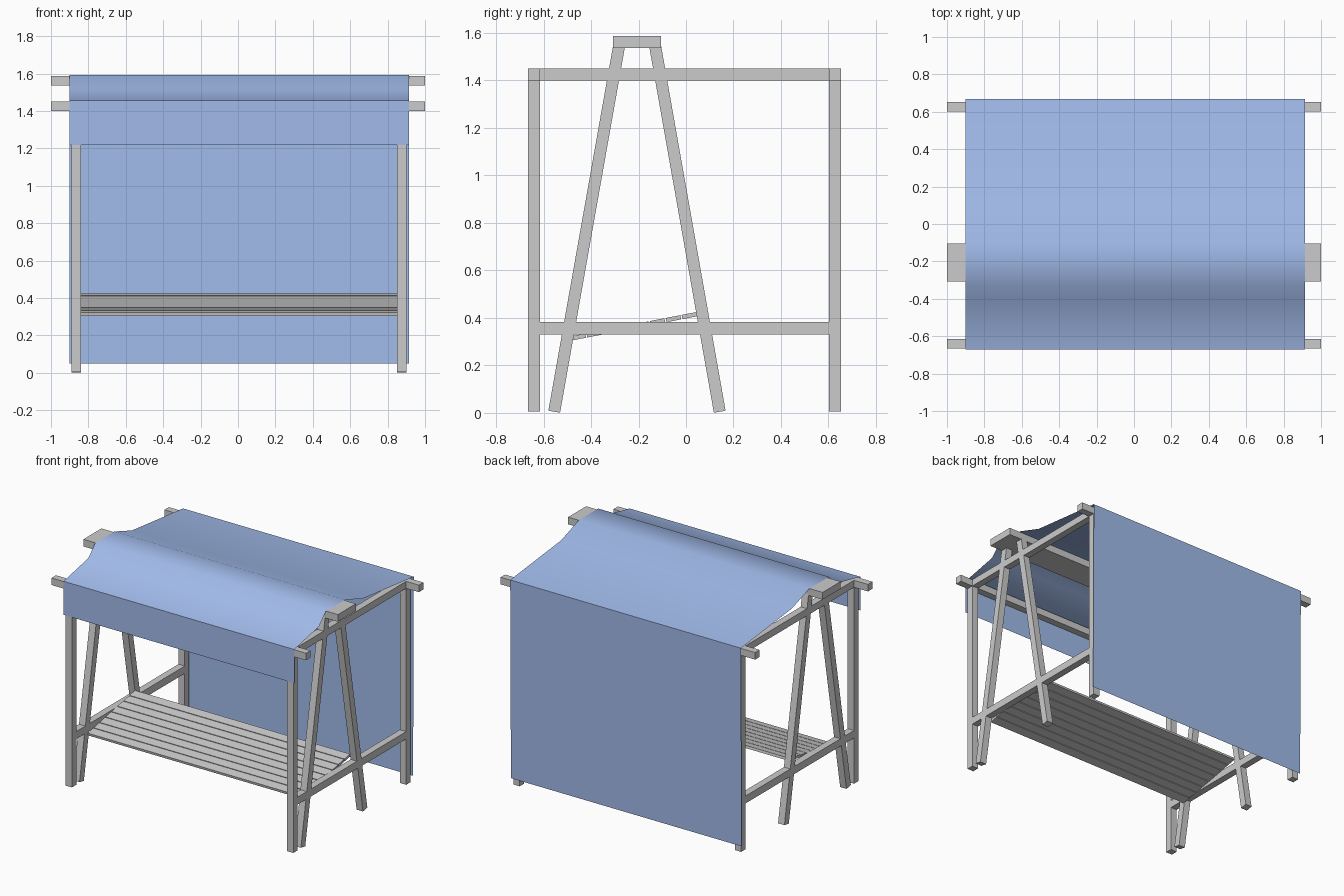
import bpy, math
from mathutils import Vector

if "Cube" in bpy.data.objects:
    bpy.data.objects.remove(bpy.data.objects["Cube"])

def box(name, lo, hi):
    """Axis-aligned box between two corners."""
    lo, hi = Vector(lo), Vector(hi)
    bpy.ops.mesh.primitive_cube_add(size=1, location=(lo + hi) / 2)
    ob = bpy.context.object
    ob.name = name
    ob.scale = hi - lo
    bpy.ops.object.transform_apply(location=False, rotation=False, scale=True)
    return ob

def tilted_bar(name, x, width, a, b, thick):
    """Box running from a to b in the YZ plane, centred on x."""
    dy, dz = b[0] - a[0], b[1] - a[1]
    bpy.ops.mesh.primitive_cube_add(size=1, location=(x, (a[0] + b[0]) / 2, (a[1] + b[1]) / 2))
    ob = bpy.context.object
    ob.name = name
    ob.scale = (width, math.hypot(dy, dz), thick)
    bpy.ops.object.transform_apply(location=False, rotation=False, scale=True)
    ob.rotation_euler.x = math.atan2(dz, dy)
    return ob

# End frames: posts, rails and A-shaped trestle legs
W = 0.05
for side, x in (("left", -0.865), ("right", 0.875)):
    x0, x1 = x - W / 2, x + W / 2
    box(f"{side}_front_post", (x0, -0.665, 0.005), (x1, -0.615, 1.40))
    box(f"{side}_back_post", (x0, 0.602, 0.005), (x1, 0.652, 1.40))
    box(f"{side}_lower_rail", (x0, -0.615, 0.33), (x1, 0.602, 0.383))
    box(f"{side}_upper_rail", (x0, -0.615, 1.40), (x1, 0.602, 1.45))
    tilted_bar(f"{side}_front_leg", x, W, (-0.555, 0.005), (-0.282, 1.545), W)
    tilted_bar(f"{side}_back_leg", x, W, (0.142, 0.005), (-0.13, 1.545), W)

# Long beams under the cover
box("front_beam", (-1, -0.665, 1.40), (1, -0.615, 1.45))
box("back_beam", (-1, 0.602, 1.40), (1, 0.652, 1.45))
box("ridge_beam", (-1, -0.307, 1.537), (1, -0.105, 1.588))

# Sloping slatted shelf
n = 8
start, end = Vector((-0.487, 0.313)), Vector((0.047, 0.416))
step = (end - start) / n
for i in range(n):
    a = start + step * (i + 0.04)
    b = start + step * (i + 0.96)
    tilted_bar(f"shelf_slat_{i + 1}", 0.005, 1.69, a, b, 0.018)

# Cloth cover draped over the beams
profile = [(-0.672, 1.217), (-0.672, 1.456), (-0.395, 1.514), (-0.318, 1.591),
           (-0.1, 1.591), (0.095, 1.524), (0.669, 1.461), (0.661, 0.05)]
verts = [(x, y, z) for y, z in profile for x in (-0.9, 0.913)]
faces = [(2 * i, 2 * i + 1, 2 * i + 3, 2 * i + 2) for i in range(len(profile) - 1)]
mesh = bpy.data.meshes.new("cloth_cover")
mesh.from_pydata(verts, [], faces)
cloth = bpy.data.objects.new("cloth_cover", mesh)
bpy.context.collection.objects.link(cloth)
blue = bpy.data.materials.new("blue_cloth")
blue.diffuse_color = (0.36, 0.5, 0.83, 1)
blue.use_nodes = True
blue.node_tree.nodes["Principled BSDF"].inputs["Base Color"].default_value = blue.diffuse_color
mesh.materials.append(blue)
bpy.ops.object.select_all(action='DESELECT')
cloth.select_set(True)
bpy.context.view_layer.objects.active = cloth
bpy.ops.object.shade_smooth_by_angle(angle=math.radians(50))
